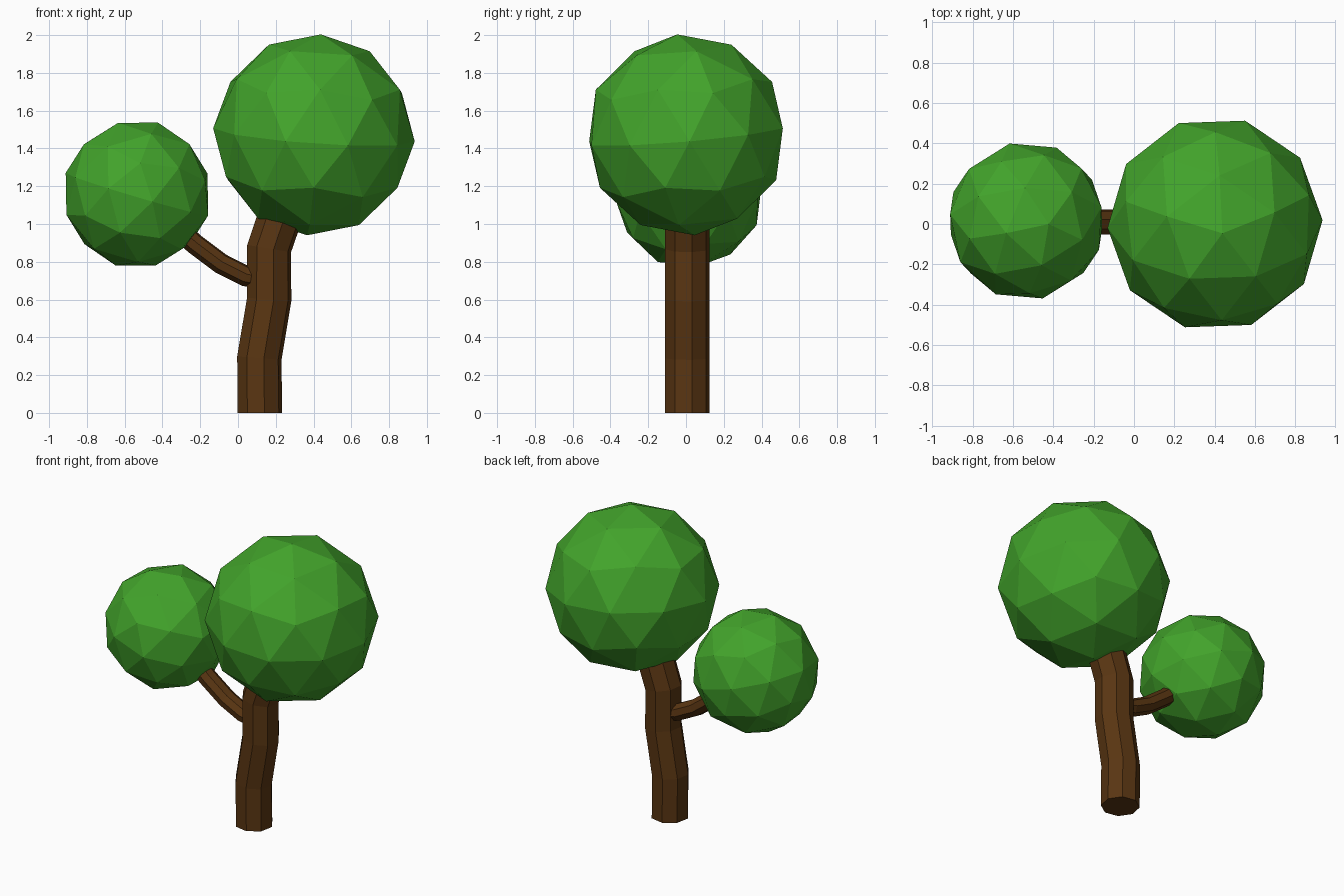
import bpy, bmesh
from math import sin, cos, tau, radians
from mathutils import Vector

if "Cube" in bpy.data.objects:
    bpy.data.objects.remove(bpy.data.objects["Cube"])


def material(name, rgb):
    mat = bpy.data.materials.new(name)
    mat.diffuse_color = (*rgb, 1)
    mat.use_nodes = True
    mat.node_tree.nodes["Principled BSDF"].inputs["Base Color"].default_value = mat.diffuse_color
    return mat


bark = material("bark", (0.10, 0.036, 0.006))
leaf = material("leaf", (0.055, 0.37, 0.024))


def limb(name, path, y, rx, ry, sides, turn, level_base=False):
    """Sweep a polygon along an (x, z) path, with capped ends."""
    pts = [Vector((x, y, z)) for x, z in path]
    bm = bmesh.new()
    rings = []
    for i, p in enumerate(pts):
        t = Vector((0, 0, 0))
        if i > 0:
            t += (p - pts[i - 1]).normalized()
        if i < len(pts) - 1:
            t += (pts[i + 1] - p).normalized()
        if level_base and i == 0:
            t = Vector((0, 0, 1))
        t.normalize()
        across = Vector((t.z, 0, -t.x))
        rings.append([bm.verts.new(p + across * rx * cos(a) + Vector((0, ry * sin(a), 0)))
                      for a in (turn + tau * k / sides for k in range(sides))])
    for a, b in zip(rings, rings[1:]):
        for k in range(sides):
            j = (k + 1) % sides
            bm.faces.new((a[k], a[j], b[j], b[k]))
    bm.faces.new(rings[0][::-1])
    bm.faces.new(rings[-1])
    bmesh.ops.recalc_face_normals(bm, faces=bm.faces)
    mesh = bpy.data.meshes.new(name)
    bm.to_mesh(mesh)
    bm.free()
    mesh.materials.append(bark)
    obj = bpy.data.objects.new(name, mesh)
    bpy.context.collection.objects.link(obj)


def crown(name, centre, radius, rotation):
    """Flat-faced ball of leaves."""
    bpy.ops.mesh.primitive_ico_sphere_add(subdivisions=2, radius=radius, location=centre,
                                          rotation=[radians(a) for a in rotation])
    obj = bpy.context.object
    obj.name = name
    obj.data.materials.append(leaf)


# Bent trunk, running up into the large crown
limb("trunk", [(0.116, 0), (0.113, 0.29), (0.165, 0.60), (0.165, 0.87), (0.26, 1.15)],
     0.007, 0.12, 0.12, 8, 0.2, level_base=True)

# Side branch, running from inside the trunk into the small crown
limb("branch", [(0.14, 0.705), (0.04, 0.725), (-0.09, 0.79), (-0.23, 0.895), (-0.38, 1.03)],
     0.01, 0.056, 0.064, 8, 0.2)

# Leaf crowns
crown("large_crown", (0.402, 0.0, 1.472), 0.535, (6, 2, 20))
crown("small_crown", (-0.535, 0.015, 1.158), 0.395, (14, 9, 50))
